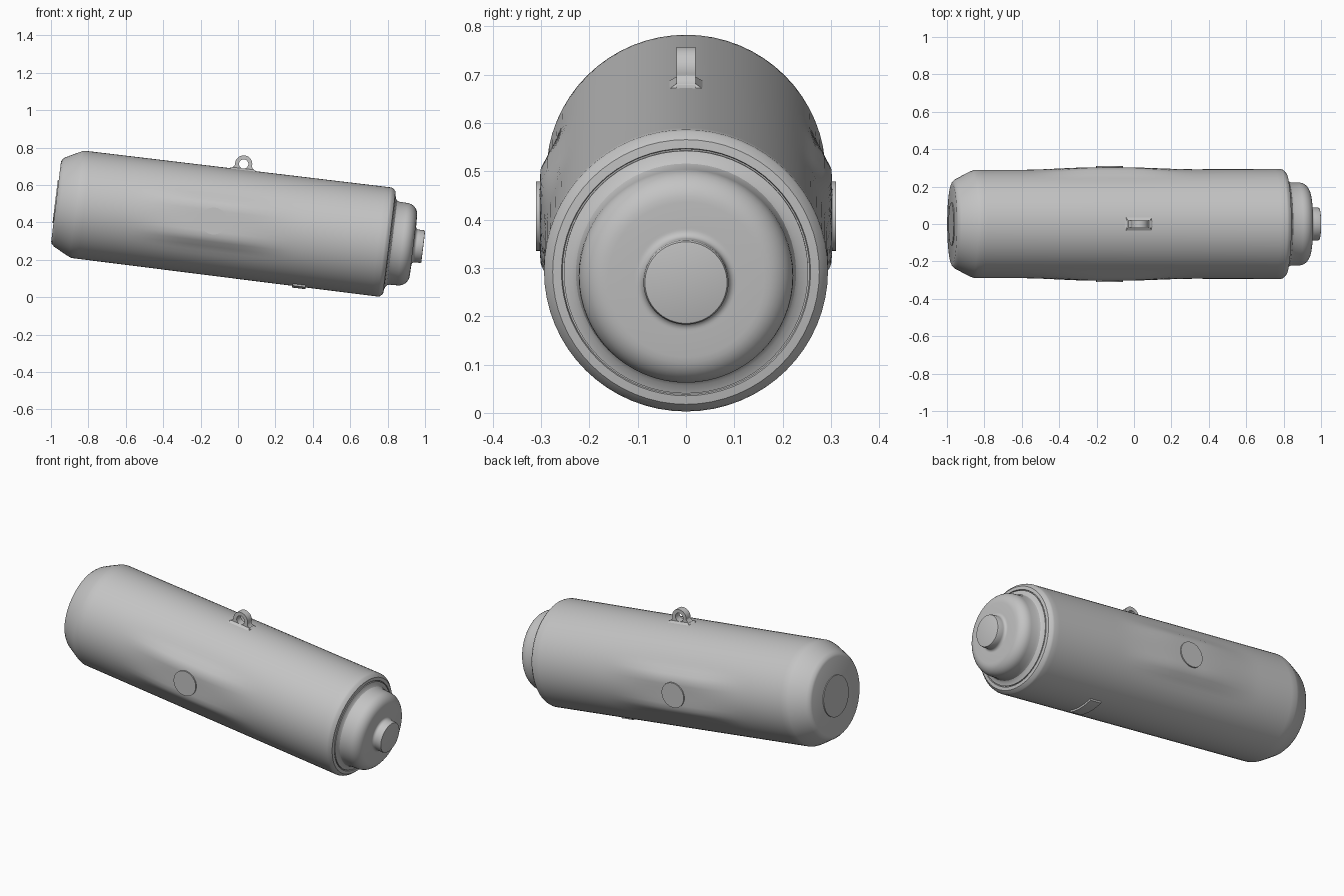
import bpy, bmesh, math
from mathutils import Matrix

if "Cube" in bpy.data.objects:
    bpy.data.objects.remove(bpy.data.objects["Cube"])

# One plain grey, and the tilted frame whose x runs along the tank
GREY = (0.55, 0.55, 0.55, 1)
grey = bpy.data.materials.new("plain_grey")
grey.use_nodes = True
grey.diffuse_color = GREY
grey.node_tree.nodes["Principled BSDF"].inputs["Base Color"].default_value = GREY
TILT = Matrix.Translation((0, 0, 0.391)) @ Matrix.Rotation(math.radians(7), 4, 'Y')
SIDES = 64
BOSS_X, BOSS_R, BOSS_Y = -0.131, 0.072, 0.303


def finish(obj, matrix=TILT, angle=30):
    obj.data.materials.append(grey)
    obj.matrix_world = matrix
    bpy.ops.object.select_all(action='DESELECT')
    obj.select_set(True)
    bpy.context.view_layer.objects.active = obj
    if obj.type == 'CURVE':
        bpy.ops.object.convert(target='MESH')
    bpy.ops.object.shade_smooth_by_angle(angle=math.radians(angle))
    return obj


def from_bmesh(name, bm):
    bmesh.ops.recalc_face_normals(bm, faces=bm.faces)
    mesh = bpy.data.meshes.new(name)
    bm.to_mesh(mesh)
    bm.free()
    obj = bpy.data.objects.new(name, mesh)
    bpy.context.collection.objects.link(obj)
    return obj


def lathe(name, profile, shape=None):
    """Spin (x, radius) pairs about x and cap both ends."""
    bm = bmesh.new()
    rings = []
    for x, r in profile:
        turns = [2 * math.pi * i / SIDES for i in range(SIDES)]
        rings.append([bm.verts.new((x, r * math.cos(t), r * math.sin(t))) for t in turns])
    for a, b in zip(rings, rings[1:]):
        for i in range(SIDES):
            j = (i + 1) % SIDES
            bm.faces.new((a[i], a[j], b[j], b[i]))
    bm.faces.new(rings[0])
    bm.faces.new(rings[-1])
    if shape:
        for v in bm.verts:
            shape(v.co)
    return finish(from_bmesh(name, bm))


def fade(distance, width):
    t = min(max(distance / width, 0), 1)
    return 1 - t * t * (3 - 2 * t)


def swell(co):
    """Blend the side walls out to the flat bosses."""
    w = fade(abs(co.x - BOSS_X) - BOSS_R, 0.4) * fade(abs(co.z) - BOSS_R, 0.08)
    co.y += math.copysign(max(BOSS_Y - abs(co.y), 0) * w, co.y)


def arc(cx, cr, radius, start, end, steps=8):
    angles = [math.radians(start + (end - start) * i / steps) for i in range(steps + 1)]
    return [(cx + radius * math.cos(a), cr + radius * math.sin(a)) for a in angles]


# Tank body with a chamfered closed end and a rimmed open end
STEPS = 48
wall = [(-0.86 + 1.65 * i / STEPS, 0.289 + 0.005 * i / STEPS) for i in range(STEPS + 1)]
lathe("tank_body",
      [(-0.98, 0.215), (-0.975, 0.228), (-0.96, 0.241), (-0.9, 0.272), (-0.875, 0.284)]
      + wall + [(0.8, 0.291), (0.815, 0.276), (0.817, 0.258), (0.811, 0.256), (0.811, 0.25)],
      swell)
lathe("end_disc", [(-0.985, 0.115), (-0.975, 0.115)])

# Domed cap and its central knob
lathe("domed_cap",
      [(0.805, 0.253), (0.818, 0.253), (0.823, 0.236), (0.83, 0.228), (0.845, 0.223)]
      + arc(0.885, 0.162, 0.06, 90, 0) + [(0.946, 0.13), (0.947, 0.108)]
      + arc(0.963, 0.104, 0.016, 180, 270, 5)
      + [(0.99, 0.088), (0.997, 0.085), (0.998, 0.082)])

# Round side bosses
for side, label in ((1, "left"), (-1, "right")):
    bm = bmesh.new()
    bmesh.ops.create_cone(bm, cap_ends=True, segments=40, radius1=BOSS_R,
                          radius2=BOSS_R, depth=0.03)
    place = Matrix.Translation((BOSS_X, side * 0.295, 0)) @ Matrix.Rotation(math.pi / 2, 4, 'X')
    finish(from_bmesh(label + "_boss", bm), TILT @ place)

# Lifting eye: flared outline with a hole, extruded sideways
EYE_Z = 0.322
outline = (arc(0, EYE_Z, 0.046, -10, 190, 24)
           + [(-0.049, 0.306), (-0.058, 0.298), (-0.075, 0.291), (-0.075, 0.275),
              (0.075, 0.275), (0.075, 0.291), (0.058, 0.298), (0.049, 0.306)])
hole = arc(0, EYE_Z, 0.025, 0, 345, 23)
curve = bpy.data.curves.new("lifting_eye", 'CURVE')
curve.dimensions = '2D'
curve.fill_mode = 'BOTH'
curve.extrude = 0.02
for points in (outline, hole):
    spline = curve.splines.new('POLY')
    spline.points.add(len(points) - 1)
    for point, (x, z) in zip(spline.points, points):
        point.co = (x, z, 0, 1)
    spline.use_cyclic_u = True
eye = bpy.data.objects.new("lifting_eye", curve)
bpy.context.collection.objects.link(eye)
finish(eye, TILT @ Matrix.Translation((-0.009, 0, 0)) @ Matrix.Rotation(math.pi / 2, 4, 'X'))

# Sloping foot under the lifting eye
bm = bmesh.new()
bmesh.ops.create_cube(bm, size=2)
for v in bm.verts:
    top = v.co.z > 0
    v.co.x *= 0.06 if top else 0.078
    v.co.y *= 0.021 if top else 0.048
    v.co.z = 0.298 if top else 0.28
finish(from_bmesh("lifting_eye_foot", bm), TILT @ Matrix.Translation((-0.009, 0, 0)))

# Thin curved plate on the underside
bm = bmesh.new()
bmesh.ops.create_grid(bm, x_segments=1, y_segments=10, size=1)
for v in bm.verts:
    turn = v.co.y * 0.27
    v.co = (0.364 + v.co.x * 0.036, 0.302 * math.sin(turn), -0.302 * math.cos(turn))
skirt = bmesh.ops.extrude_face_region(bm, geom=bm.faces[:])
for v in skirt["geom"]:
    if isinstance(v, bmesh.types.BMVert):
        v.co.z += 0.02
finish(from_bmesh("underside_plate", bm))
